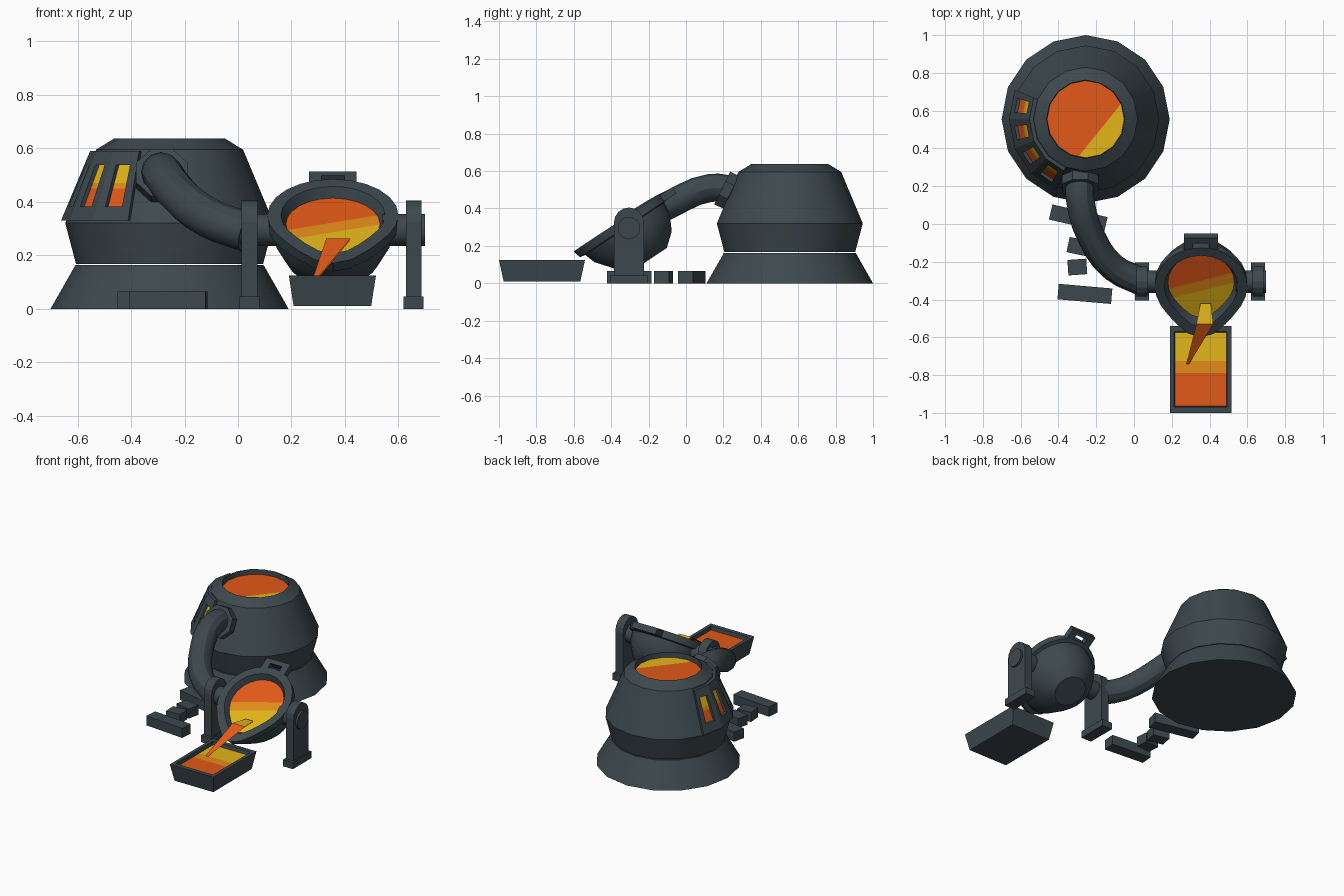
import bpy, bmesh, math
from math import sin, cos, pi, radians
from mathutils import Vector, Matrix

if "Cube" in bpy.data.objects:
    bpy.data.objects.remove(bpy.data.objects["Cube"])


def material(name, rgb):
    m = bpy.data.materials.new(name)
    m.diffuse_color = (*rgb, 1)
    m.use_nodes = True
    m.node_tree.nodes["Principled BSDF"].inputs["Base Color"].default_value = m.diffuse_color
    return m


MATS = [material("dark iron", (0.046, 0.066, 0.076)),
        material("molten orange", (0.76, 0.10, 0.009)),
        material("molten amber", (0.76, 0.26, 0.009)),
        material("molten yellow", (0.76, 0.46, 0.009))]


def finish(bm, name, matrix=None, smooth=False, fix=True):
    if fix:
        bmesh.ops.recalc_face_normals(bm, faces=bm.faces[:])
    me = bpy.data.meshes.new(name)
    bm.to_mesh(me)
    bm.free()
    ob = bpy.data.objects.new(name, me)
    bpy.context.collection.objects.link(ob)
    for m in MATS:
        me.materials.append(m)
    if matrix:
        ob.matrix_world = matrix
    if smooth:
        smooth_shade(ob)
    return ob


def smooth_shade(ob):
    bpy.ops.object.select_all(action='DESELECT')
    ob.select_set(True)
    bpy.context.view_layer.objects.active = ob
    bpy.ops.object.shade_smooth_by_angle(angle=radians(30))


def loft(name, rings, matrix=None, smooth=False):
    """Skin a list of rings and cap both ends."""
    bm = bmesh.new()
    vs = [[bm.verts.new(p) for p in r] for r in rings]
    n = len(vs[0])
    for a, b in zip(vs, vs[1:]):
        for i in range(n):
            bm.faces.new((a[i], a[(i + 1) % n], b[(i + 1) % n], b[i]))
    bm.faces.new(vs[0])
    bm.faces.new(vs[-1])
    return finish(bm, name, matrix, smooth)


def circle(r, z, n=16):
    return [(r * cos(2 * pi * i / n), r * sin(2 * pi * i / n), z) for i in range(n)]


def rect(hx, hy, z):
    return [(-hx, -hy, z), (hx, -hy, z), (hx, hy, z), (-hx, hy, z)]


def box(name, loc, size, matrix=Matrix(), angle=0):
    x, y, z = (s / 2 for s in size)
    m = matrix @ Matrix.Translation(loc) @ Matrix.Rotation(radians(angle), 4, 'Z')
    return loft(name, [rect(x, y, -z), rect(x, y, z)], m)


def molten(name, ring, direction, limits, colours, matrix):
    """Flat pool cut into colour bands along a direction."""
    bm = bmesh.new()
    bm.faces.new([bm.verts.new(p) for p in ring])
    d = Vector(direction)
    for lim in limits:
        bmesh.ops.bisect_plane(bm, geom=bm.verts[:] + bm.edges[:] + bm.faces[:],
                               plane_co=d * lim / d.length_squared, plane_no=d)
    for f in bm.faces:
        f.material_index = colours[sum(f.calc_center_median().dot(d) > l for l in limits)]
    return finish(bm, name, matrix, fix=False)


# furnace: flared base, barrel body with recessed top, molten pool
FC = Matrix.Translation((-0.256, 0.555, 0))
loft("furnace_base", [circle(0.445, 0), circle(0.352, 0.163)], FC, True)
loft("furnace_body", [circle(r, z) for r, z in
     ((0.35, 0.168), (0.39, 0.32), (0.275, 0.595), (0.207, 0.637), (0.204, 0.598))], FC, True)
molten("furnace_pool", circle(0.204, 0.602), (0.78, -0.63, 0), [0.095], [1, 3], FC)


# vent panel wrapped on four sides of the furnace, with glowing slits
def shell(k, v, lift):
    z = 0.33 + 0.26 * v
    r = 0.39 - 0.115 * (z - 0.32) / 0.275 + lift
    a = radians(157.5 + 22.5 * int(k)), radians(157.5 + 22.5 * (int(k) + 1))
    p, q = (Vector((r * cos(t), r * sin(t), z)) for t in a)
    return p.lerp(q, k - int(k))


bm = bmesh.new()


def quad(*pts, mat=0):
    bm.faces.new([bm.verts.new(p) for p in pts]).material_index = mat


UP, LOW, V0, V1 = 0.02, 0.003, 0.2, 0.8
for k in range(4):
    us = [k, k + 0.25, k + 0.75, k + 0.99999]
    vsx = [0, V0, V1, 1]
    for i in range(3):
        for j in range(3):
            if (i, j) != (1, 1):
                quad(*(shell(us[a], vsx[b], UP) for a, b in
                       ((i, j), (i + 1, j), (i + 1, j + 1), (i, j + 1))))
    hole = [(us[1], V0), (us[2], V0), (us[2], V1), (us[1], V1)]
    for p, q in zip(hole, hole[1:] + hole[:1]):
        quad(shell(*q, UP), shell(*p, UP), shell(*p, LOW), shell(*q, LOW))
    for lo, hi, m in ((V0, 0.46, 1), (0.46, 0.54, 2), (0.54, V1, 3)):
        quad(shell(us[1], lo, LOW), shell(us[2], lo, LOW),
             shell(us[2], hi, LOW), shell(us[1], hi, LOW), mat=m)
    quad(shell(us[0], 1, UP), shell(us[3], 1, UP), shell(us[3], 1, -0.01), shell(us[0], 1, -0.01))
    quad(shell(us[3], 0, UP), shell(us[0], 0, UP), shell(us[0], 0, -0.01), shell(us[3], 0, -0.01))
e = 3.99999
quad(shell(0, 0, UP), shell(0, 1, UP), shell(0, 1, -0.01), shell(0, 0, -0.01))
quad(shell(e, 1, UP), shell(e, 0, UP), shell(e, 0, -0.01), shell(e, 1, -0.01))
finish(bm, "vent_panel", FC, fix=False)

# pipe from furnace to ladle, with octagonal collar
cu = bpy.data.curves.new("pipe", 'CURVE')
cu.dimensions = '3D'
cu.bevel_depth, cu.bevel_resolution, cu.use_fill_caps = 0.075, 4, True
cu.resolution_u = 3
sp = cu.splines.new('BEZIER')
path = [(-0.285, 0.25, 0.50), (-0.285, 0.13, 0.51), (-0.225, -0.07, 0.43),
        (-0.11, -0.23, 0.34), (0.04, -0.305, 0.285)]
sp.bezier_points.add(len(path) - 1)
for bp, p in zip(sp.bezier_points, path):
    bp.co = p
    bp.handle_left_type = bp.handle_right_type = 'AUTO'
ob = bpy.data.objects.new("pipe", cu)
bpy.context.collection.objects.link(ob)
bpy.ops.object.select_all(action='DESELECT')
ob.select_set(True)
bpy.context.view_layer.objects.active = ob
bpy.ops.object.convert(target='MESH')
ob = bpy.context.view_layer.objects.active
ob.data.materials.clear()
ob.data.materials.append(MATS[0])
smooth_shade(ob)
collar = Matrix.Translation((-0.285, 0.213, 0.50)) @ Matrix.Rotation(radians(64), 4, 'X') \
    @ Matrix.Rotation(pi / 8, 4, 'Z')
loft("pipe_collar", [circle(0.105, -0.03, 8), circle(0.105, 0.022, 8)], collar)

# tilted ladle: bowl with rim drawn out into a pouring spout (local -y)
LM = Matrix.Translation((0.355, -0.33, 0.35)) @ Matrix.Rotation(radians(33.5), 4, 'X')


def spouted(depth, r, amount=0.33):
    out = []
    for x, y, z in circle(r, -depth, 24):
        k = 1 + amount * (1 - depth / 0.3) * max(0, -y / r) ** 6
        out.append((x * (1 + (k - 1) * 0.3), y * k, z))
    return out


loft("ladle_bowl", [spouted(d, r) for d, r in
     ((0.26, 0.10), (0.20, 0.172), (0.11, 0.218), (0.05, 0.222), (0.045, 0.245),
      (0, 0.245), (0, 0.195), (0.05, 0.172))], LM, True)
molten("ladle_pool", spouted(0.04, 0.176), (0.3, -1, 0), [-0.01, 0.055], [1, 2, 3], LM)
for s in (-1, 1):
    box("ladle_handle_prong", (s * 0.066, 0.255, -0.025), (0.046, 0.09, 0.04), LM)
box("ladle_handle_bar", (0, 0.29, -0.025), (0.178, 0.03, 0.04), LM)

# trunnions and their stands
for s in (-1, 1):
    cx = 0.35 + s * 0.307
    axle = Matrix.Translation((0.35 + s * 0.27, -0.305, 0.295)) @ Matrix.Rotation(pi / 2, 4, 'Y')
    loft("trunnion", [circle(0.06, -0.08), circle(0.06, 0.08)], axle, True)
    arc = [(-0.305 + 0.08 * cos(pi * i / 8), 0.325 + 0.08 * sin(pi * i / 8)) for i in range(9)]
    prof = [(-0.385, 0.02), (-0.225, 0.02)] + arc
    loft("stand_upright", [[(cx + d, y, z) for y, z in prof] for d in (-0.029, 0.029)])
    box("stand_foot", (cx, -0.305, 0.0225), (0.075, 0.20, 0.045))

# casting tray with banded melt
TM = Matrix.Translation((0.353, -0.77, 0))
loft("casting_tray", [rect(0.145, 0.205, 0.01), rect(0.163, 0.23, 0.125),
                      rect(0.140, 0.200, 0.125), rect(0.134, 0.192, 0.09)], TM)
molten("tray_pool", rect(0.137, 0.196, 0.102), (0, 1, 0), [-0.02, 0.045], [1, 2, 3], TM)

# thin pouring stream, yellow at the lip and orange below
bm = bmesh.new()
rows = [(0.352, 0.407, -0.42, 0.255), (0.33, 0.42, -0.53, 0.262), (0.278, 0.292, -0.74, 0.11)]
for t in (0, -0.005):
    vs = [[bm.verts.new((x, y, z + t)) for x in (a, b)] for a, b, y, z in rows]
    for (a, b), (c, d), m in zip(vs, vs[1:], (3, 1)):
        bm.faces.new((a, c, d, b) if t == 0 else (a, b, d, c)).material_index = m
finish(bm, "pour_stream", fix=False)

# loose ingots on the floor
for x, y, length, ang in ((-0.295, 0.03, 0.30, -13), (-0.295, -0.12, 0.11, -12),
                          (-0.30, -0.228, 0.10, 4), (-0.26, -0.37, 0.285, -5)):
    box("ingot", (x, y, 0.0325), (length, 0.082, 0.065), angle=ang)
